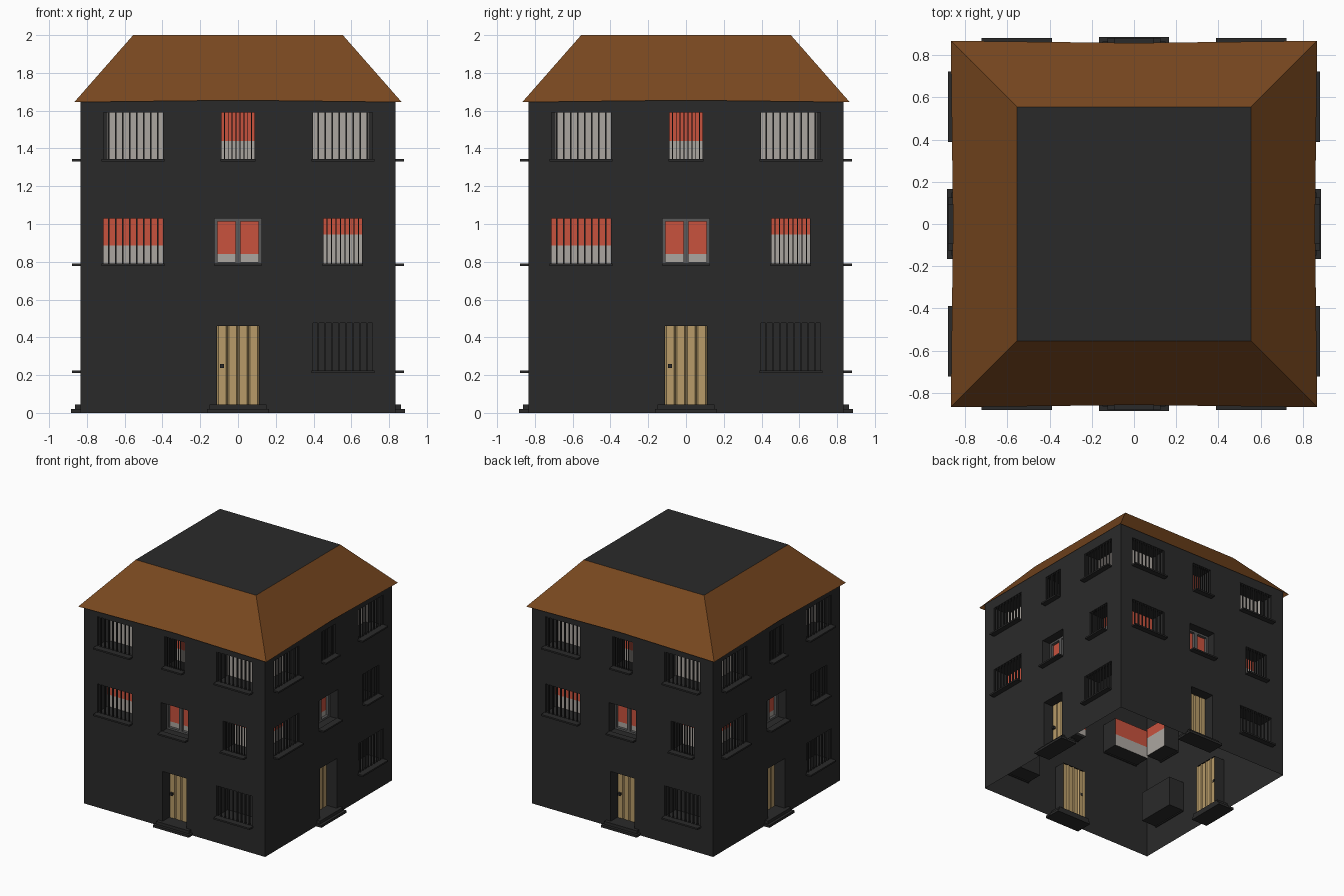
import bpy, bmesh, math

if "Cube" in bpy.data.objects:
    bpy.data.objects.remove(bpy.data.objects["Cube"])

W = 0.835      # half width of the walls
WALL_TOP = 1.675


def material(name, rgb):
    m = bpy.data.materials.new(name)
    m.diffuse_color = (*rgb, 1)
    m.use_nodes = True
    m.node_tree.nodes["Principled BSDF"].inputs["Base Color"].default_value = m.diffuse_color
    return m


DARK = material("charcoal", (0.023, 0.023, 0.023))
BROWN = material("roof_brown", (0.19, 0.065, 0.014))
RED = material("blind_red", (0.58, 0.084, 0.048))
PALE = material("curtain_pale", (0.41, 0.38, 0.35))
TAN = material("door_tan", (0.48, 0.33, 0.14))
GREY = material("frame_grey", (0.1, 0.1, 0.1))


class Part:
    """Collects faces for the front side, then repeats them on all four sides."""

    def __init__(self):
        self.bm = bmesh.new()

    def face(self, pts):
        self.bm.faces.new([self.bm.verts.new(p) for p in pts])

    def panel(self, x0, x1, z0, z1, y):
        self.face([(x0, y, z0), (x1, y, z0), (x1, y, z1), (x0, y, z1)])

    def box(self, x0, x1, y0, y1, z0, z1):
        vs = bmesh.ops.create_cube(self.bm, size=1)["verts"]
        for v in vs:
            v.co = ((x0 + x1) / 2 + v.co.x * (x1 - x0),
                    (y0 + y1) / 2 + v.co.y * (y1 - y0),
                    (z0 + z1) / 2 + v.co.z * (z1 - z0))

    def finish(self, name, mat, sides=("front", "right", "back", "left")):
        bmesh.ops.remove_doubles(self.bm, verts=self.bm.verts, dist=1e-5)
        me = bpy.data.meshes.new(name)
        self.bm.to_mesh(me)
        self.bm.free()
        me.materials.append(mat)
        for i, side in enumerate(sides):
            ob = bpy.data.objects.new(f"{name}_{side}", me)
            ob.rotation_euler.z = i * math.pi / 2
            bpy.context.collection.objects.link(ob)


# Openings: x0, x1, z0, z1, recess depth, kind, height where red blind starts
OPENINGS = [
    (-0.11, 0.11, 0.045, 0.46, 0.10, "door", None),
    (0.388, 0.722, 0.22, 0.475, 0.145, "blank", None),
    (-0.722, -0.388, 0.785, 1.03, 0.145, "bars", 0.885),
    (-0.125, 0.125, 0.785, 1.03, 0.10, "frame", 0.84),
    (0.447, 0.663, 0.785, 1.03, 0.145, "bars", 0.945),
    (-0.722, -0.388, 1.34, 1.59, 0.145, "bars", 1.59),
    (-0.093, 0.093, 1.34, 1.59, 0.145, "bars", 1.44),
    (0.388, 0.722, 1.34, 1.59, 0.145, "bars", 1.59),
]

# Wall sheet: a grid of cells that skips the openings
wall = Part()
xs = sorted({-W, W} | {x for o in OPENINGS for x in o[:2]})
zs = sorted({0, WALL_TOP} | {z for o in OPENINGS for z in o[2:4]})
for x0, x1 in zip(xs, xs[1:]):
    for z0, z1 in zip(zs, zs[1:]):
        cx, cz = (x0 + x1) / 2, (z0 + z1) / 2
        if not any(o[0] < cx < o[1] and o[2] < cz < o[3] for o in OPENINGS):
            wall.panel(x0, x1, z0, z1, -W)
wall.finish("wall", DARK)

# Recesses, sills, bars, curtains and blinds
reveal, sill, bars, blind, curtain = (Part() for _ in range(5))
for x0, x1, z0, z1, depth, kind, split in OPENINGS:
    back = -W + depth
    ring = [(x0, z0), (x1, z0), (x1, z1), (x0, z1)]
    for (ax, az), (bx, bz) in zip(ring, ring[1:] + ring[:1]):
        reveal.face([(ax, -W, az), (bx, -W, bz), (bx, back, bz), (ax, back, az)])
    if kind == "door":
        continue
    sill.box(x0, x1, -0.88, -W + 0.01, z0 - 0.008, z0 + 0.005)
    if kind == "blank":
        reveal.panel(x0, x1, z0, z1, back)
    else:
        curtain.panel(x0, x1, z0, split, back)
        if split < z1:
            blind.panel(x0, x1, split, z1, back)
    if kind != "frame":
        step, half = (x1 - x0) / 9, (x1 - x0) * 0.013
        for i in range(10):
            c = min(max(x0 + i * step, x0 + half), x1 - half)
            bars.box(c - half, c + half, -W + 0.003, -W + 0.013, z0, z1)
reveal.finish("recess", DARK)
sill.finish("window_sill", DARK)
bars.finish("window_bars", DARK)
blind.finish("window_blind", RED)
curtain.finish("window_curtain", PALE)

# Two-pane frame of the middle window
frame = Part()
fy0, fy1 = -W + 0.075, -W + 0.098
for x0, x1 in ((-0.125, -0.109), (-0.014, 0.014), (0.109, 0.125)):
    frame.box(x0, x1, fy0, fy1, 0.785, 1.03)
for z0, z1 in ((0.785, 0.8), (1.014, 1.03)):
    frame.box(-0.125, 0.125, fy0, fy1, z0, z1)
frame.finish("window_frame", GREY)

# Planked door with V grooves, and its knob
door = Part()
back = -W + 0.10
profile = []
for i in range(4):
    a = -0.11 + i * 0.055
    profile += [(a, back), (a + 0.008, back - 0.012), (a + 0.047, back - 0.012)]
profile.append((0.11, back))
for (ax, ay), (bx, by) in zip(profile, profile[1:]):
    door.face([(ax, ay, 0.045), (bx, by, 0.045), (bx, by, 0.46), (ax, ay, 0.46)])
door.finish("door", TAN)
knob = Part()
knob.box(-0.096, -0.074, back - 0.03, back - 0.01, 0.238, 0.26)
knob.finish("door_knob", DARK)

# Two door steps
steps = Part()
steps.box(-0.165, 0.165, -0.885, back, 0, 0.02)
steps.box(-0.15, 0.15, -0.863, back, 0.02, 0.045)
steps.finish("door_steps", DARK)

# Roof slopes with slightly raised eaves, and the flat top
roof = Part()
for s in (-1, 1):
    pts = [(0, -0.857, 1.655), (s * 0.867, -0.867, 1.645), (s * 0.555, -0.555, 2), (0, -0.555, 2)]
    roof.face(pts if s > 0 else pts[::-1])
roof.finish("roof_slope", BROWN)
cap = Part()
cap.face([(-0.555, -0.555, 2), (0.555, -0.555, 2), (0.555, 0.555, 2), (-0.555, 0.555, 2)])
cap.finish("roof_top", DARK, ("flat",))
